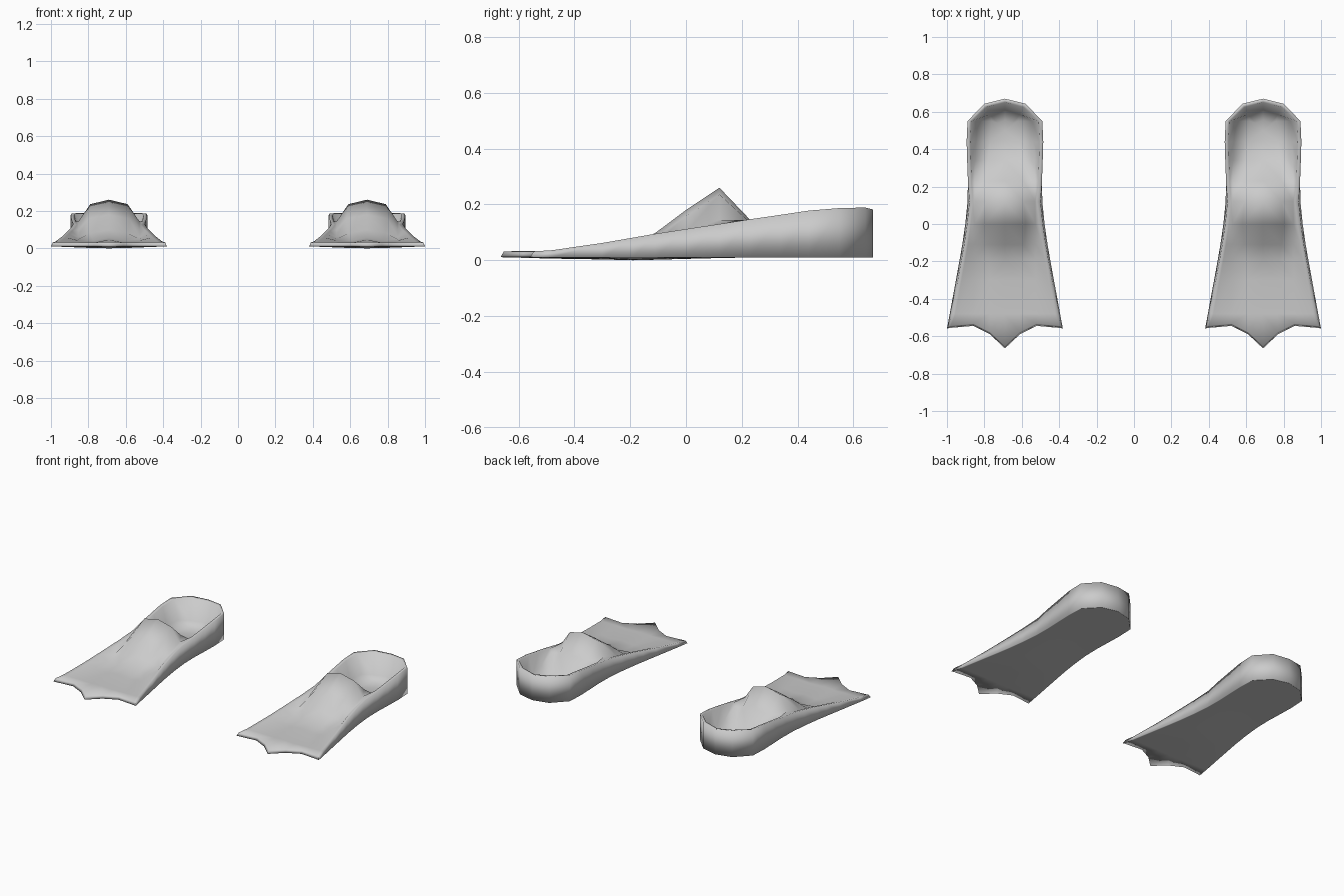
import bpy, bmesh

rubber = bpy.data.materials.new("grey_rubber")
rubber.diffuse_color = (0.6, 0.6, 0.6, 1)

# Side stations from blade to heel:
# y, half width, rim z, edge x, edge z, mid x, mid z, spine z, sole z
STATIONS = [
    (-0.48, 0.295, 0.036, 0.17, 0.033, 0.08, 0.030, 0.034, 0.006),
    (-0.30, 0.262, 0.062, 0.165, 0.042, 0.08, 0.034, 0.046, 0.003),
    (-0.19, 0.242, 0.081, 0.165, 0.048, 0.085, 0.042, 0.056, 0.000),
    (-0.11, 0.228, 0.095, 0.165, 0.060, 0.10, 0.082, 0.098, 0.002),
    (0.00, 0.212, 0.112, 0.163, 0.100, 0.11, 0.158, 0.180, 0.005),
    (0.12, 0.200, 0.130, 0.162, 0.145, 0.10, 0.236, 0.260, 0.008),
    (0.23, 0.198, 0.147, 0.162, 0.125, 0.10, 0.135, 0.145, 0.010),
    (0.34, 0.202, 0.163, 0.160, 0.075, 0.09, 0.040, 0.040, 0.010),
    (0.44, 0.205, 0.178, 0.155, 0.050, 0.08, 0.020, 0.018, 0.010),
    (0.55, 0.200, 0.187, 0.145, 0.050, 0.07, 0.022, 0.018, 0.010),
]
# scalloped blade tip, from outer corner to centre point
TIP = [(0.31, -0.56), (0.305, -0.558), (0.295, -0.556),
       (0.17, -0.545), (0.08, -0.59), (0.0, -0.665)]


def upper_rows():
    """Each row runs from outer bottom edge over the rim to the centre line."""
    rows = [[(x, y, 0.011) for x, y in TIP]]
    top = [(x * 0.985, y + 0.012, 0.032) for x, y in TIP]
    top[0] = (0.31, -0.56, 0.011)
    rows.append(top)
    # blade, foot pocket and toe cover
    for y, w, rz, ex, ez, mx, mz, sz, _ in STATIONS:
        flare = 0.010 if y < 0.2 else 0.0
        rows.append([(w, y, 0.010), (w - flare, y, rz), (w - flare - 0.02, y, rz - 0.003),
                     (ex, y, ez), (mx, y, mz), (0, min(y, 0.50), sz)])
    # rounded heel
    end = (0, 0.50, 0.018)
    rows.append([(0.11, 0.643, 0.010), (0.11, 0.643, 0.189), (0.099, 0.625, 0.186),
                 (0.08, 0.585, 0.050), (0.04, 0.54, 0.022), end])
    rows.append([(0, 0.67, 0.010), (0, 0.67, 0.182), (0, 0.65, 0.179),
                 (0, 0.61, 0.050), (0, 0.555, 0.022), end])
    return rows


def sole_rows():
    """Closed underside, from outer edge to centre line."""
    rows = [[(x, y, 0.011) for x, y in TIP]]
    for y, w, *_, z in STATIONS:
        rows.append([(w * f, y, 0.010 + (z - 0.010) * (1 - f) ** 0.5)
                     for f in (1, 0.97, 0.94, 0.56, 0.28, 0)])
    for hx, hy in ((0.11, 0.643), (0, 0.67)):
        rows.append([(hx * f, 0.55 + (hy - 0.55) * f, 0.010)
                     for f in (1, 0.97, 0.94, 0.56, 0.28, 0)])
    return rows


def add_grid(bm, rows, side):
    grid = [[bm.verts.new((side * x, y, z)) for x, y, z in r] for r in rows]
    for a, b in zip(grid, grid[1:]):
        for i in range(len(a) - 1):
            bm.faces.new((a[i], b[i], b[i + 1], a[i + 1]))


def make_flipper(name, cx):
    bm = bmesh.new()
    for side in (1, -1):
        add_grid(bm, upper_rows(), side)
        add_grid(bm, sole_rows(), side)
    # weld the seams and collapsed heel corners
    bmesh.ops.remove_doubles(bm, verts=bm.verts, dist=0.0008)
    bmesh.ops.dissolve_degenerate(bm, edges=bm.edges, dist=0.0005)
    bmesh.ops.recalc_face_normals(bm, faces=bm.faces)
    for f in bm.faces:
        f.smooth = True
    mesh = bpy.data.meshes.new(name)
    bm.to_mesh(mesh)
    bm.free()
    mesh.materials.append(rubber)
    obj = bpy.data.objects.new(name, mesh)
    obj.location.x = cx
    bpy.context.collection.objects.link(obj)


make_flipper("left_swim_fin", -0.69)
make_flipper("right_swim_fin", 0.69)
